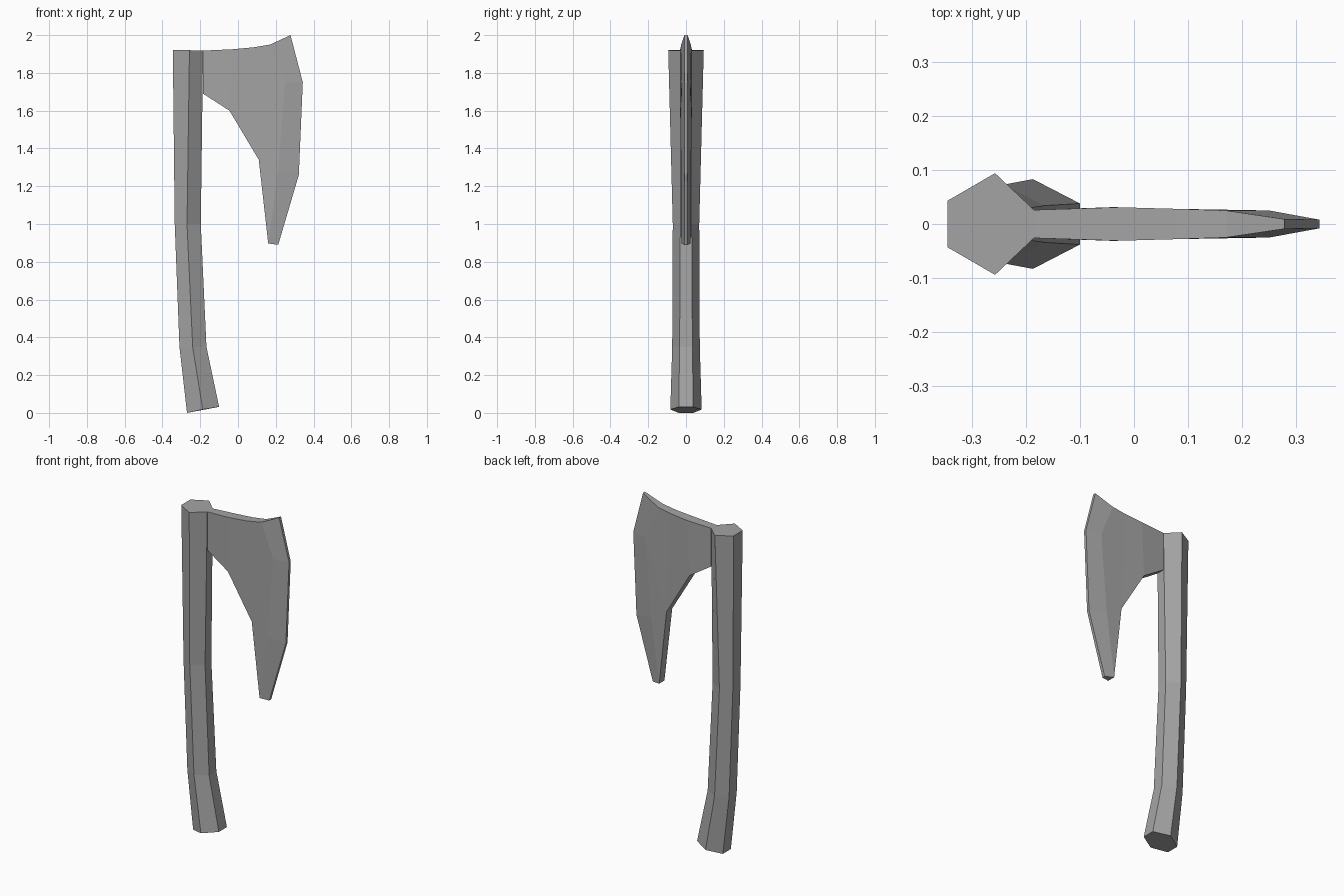
import bpy
import bmesh

cube = bpy.data.objects.get("Cube")
if cube:
    bpy.data.objects.remove(cube, do_unlink=True)

grey = bpy.data.materials.new("plain_grey")
grey.use_nodes = True
colour = (0.37, 0.37, 0.37, 1)
grey.diffuse_color = colour
grey.node_tree.nodes["Principled BSDF"].inputs["Base Color"].default_value = colour


def finish(name, bm):
    """Turn a bmesh into a flat-shaded, grey object."""
    bmesh.ops.recalc_face_normals(bm, faces=bm.faces)
    mesh = bpy.data.meshes.new(name)
    bm.to_mesh(mesh)
    bm.free()
    mesh.materials.append(grey)
    obj = bpy.data.objects.new(name, mesh)
    bpy.context.collection.objects.link(obj)
    return obj


# Handle: six-sided rings lofted up a bent shaft.
# Each ring holds (x, half width, z) at its rear, ridge and front.
handle_rings = [
    [(-0.27, 0.038, 0.0), (-0.187, 0.083, 0.018), (-0.10, 0.038, 0.032)],
    [(-0.31, 0.036, 0.35), (-0.24, 0.073, 0.35), (-0.167, 0.034, 0.35)],
    [(-0.335, 0.036, 1.0), (-0.27, 0.070, 1.0), (-0.197, 0.030, 1.0)],
    [(-0.345, 0.043, 1.922), (-0.257, 0.094, 1.92), (-0.185, 0.026, 1.918)],
]
bm = bmesh.new()
rings = []
for ring in handle_rings:
    near = [bm.verts.new((x, -w, z)) for x, w, z in ring]
    far = [bm.verts.new((x, w, z)) for x, w, z in reversed(ring)]
    rings.append(near + far)
for low, high in zip(rings, rings[1:]):
    for i in range(6):
        j = (i + 1) % 6
        bm.faces.new((low[i], low[j], high[j], high[i]))
bm.faces.new(rings[0])
bm.faces.new(rings[-1])
finish("handle", bm)

# Blade head: named outline points as (x, half thickness, z).
blade_points = {
    "root_top": (-0.185, 0.026, 1.918),
    "neck_top": (-0.03, 0.031, 1.925),
    "mid_top": (0.08, 0.028, 1.935),
    "bevel_top": (0.17, 0.025, 1.95),
    "tip": (0.278, 0.009, 2.0),
    "edge_high": (0.343, 0.008, 1.75),
    "edge_low": (0.322, 0.008, 1.26),
    "beard_edge": (0.213, 0.009, 0.89),
    "beard_back": (0.16, 0.025, 0.897),
    "mid_low": (0.11, 0.027, 1.34),
    "neck_low": (-0.045, 0.031, 1.60),
    "root_low": (-0.185, 0.026, 1.69),
}
outline = list(blade_points)
blade_points["bevel_high"] = (0.25, 0.025, 1.75)
blade_points["bevel_low"] = (0.212, 0.025, 1.28)

# Flat cheek panels followed by the bevel towards the cutting edge.
cheek = [
    "root_top neck_top neck_low root_low",
    "neck_top mid_top mid_low neck_low",
    "mid_top bevel_top bevel_high mid_low",
    "bevel_high bevel_low mid_low",
    "bevel_low beard_back mid_low",
    "bevel_top tip edge_high bevel_high",
    "bevel_high edge_high edge_low bevel_low",
    "bevel_low edge_low beard_edge beard_back",
]
bm = bmesh.new()
sides = [{n: bm.verts.new((x, s * w, z)) for n, (x, w, z) in blade_points.items()}
         for s in (-1, 1)]
for side in sides:
    for panel in cheek:
        bm.faces.new([side[n] for n in panel.split()])

# Rim joining both cheeks.
for a, b in zip(outline, outline[1:] + outline[:1]):
    bm.faces.new((sides[0][a], sides[0][b], sides[1][b], sides[1][a]))
finish("blade", bm)
